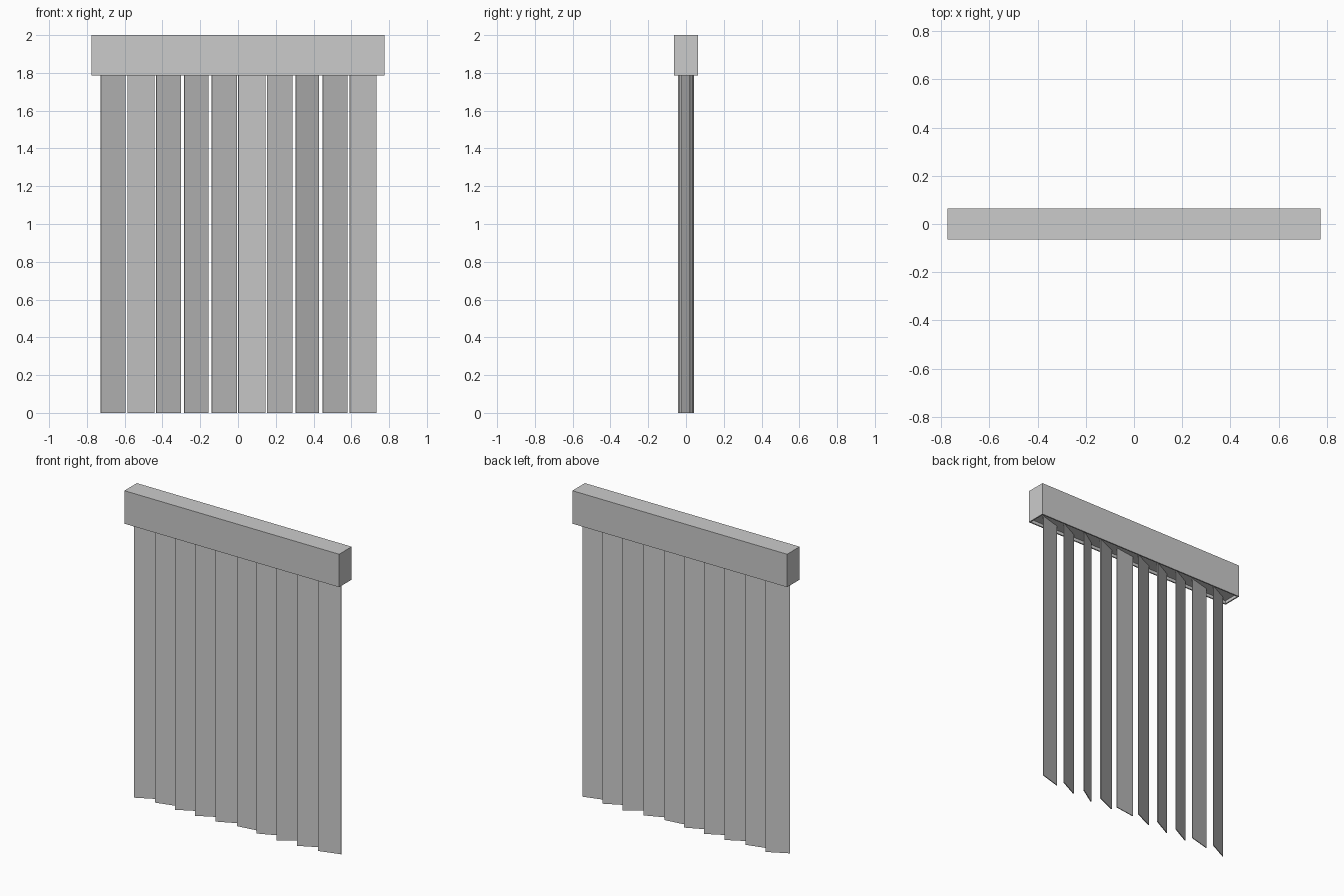
import bpy, bmesh, math
from mathutils import Matrix, Vector

if "Cube" in bpy.data.objects:
    bpy.data.objects.remove(bpy.data.objects["Cube"])


def make_box(name, size, centre, angle=0.0, recess=None):
    """Box of a given size, turned about z; recess = (rim, depth) sinks the underside."""
    bm = bmesh.new()
    bmesh.ops.create_cube(bm, size=1.0, matrix=Matrix.Diagonal((*size, 1.0)))
    if recess:
        rim, depth = recess
        bottom = min(bm.faces, key=lambda f: f.calc_center_median().z)
        bmesh.ops.inset_region(bm, faces=[bottom], thickness=rim)
        result = bmesh.ops.extrude_discrete_faces(bm, faces=[bottom])
        bmesh.ops.translate(bm, verts=result["faces"][0].verts, vec=Vector((0, 0, depth)))
    mesh = bpy.data.meshes.new(name)
    bm.to_mesh(mesh)
    bm.free()
    obj = bpy.data.objects.new(name, mesh)
    obj.location = centre
    obj.rotation_euler.z = angle
    bpy.context.collection.objects.link(obj)
    return obj


# Head rail with a shallow channel underneath
RAIL_BOTTOM, TOP = 1.785, 2.0
RECESS = 0.02
make_box("head_rail", (1.55, 0.129, TOP - RAIL_BOTTOM),
         (0, 0, (TOP + RAIL_BOTTOM) / 2), recess=(0.012, RECESS))

# Hanging slats, each turned by a slightly different angle
SLAT_WIDTH, SLAT_THICKNESS, SPACING = 0.146, 0.005, 0.147
slat_height = RAIL_BOTTOM + RECESS
angles = [27, 15, 28, 28, 25, 8, 23, 33, 27, 16]
for i, degrees in enumerate(angles):
    x = (i - (len(angles) - 1) / 2) * SPACING
    make_box(f"slat_{i + 1}", (SLAT_WIDTH, SLAT_THICKNESS, slat_height),
             (x, 0, slat_height / 2), math.radians(degrees))
